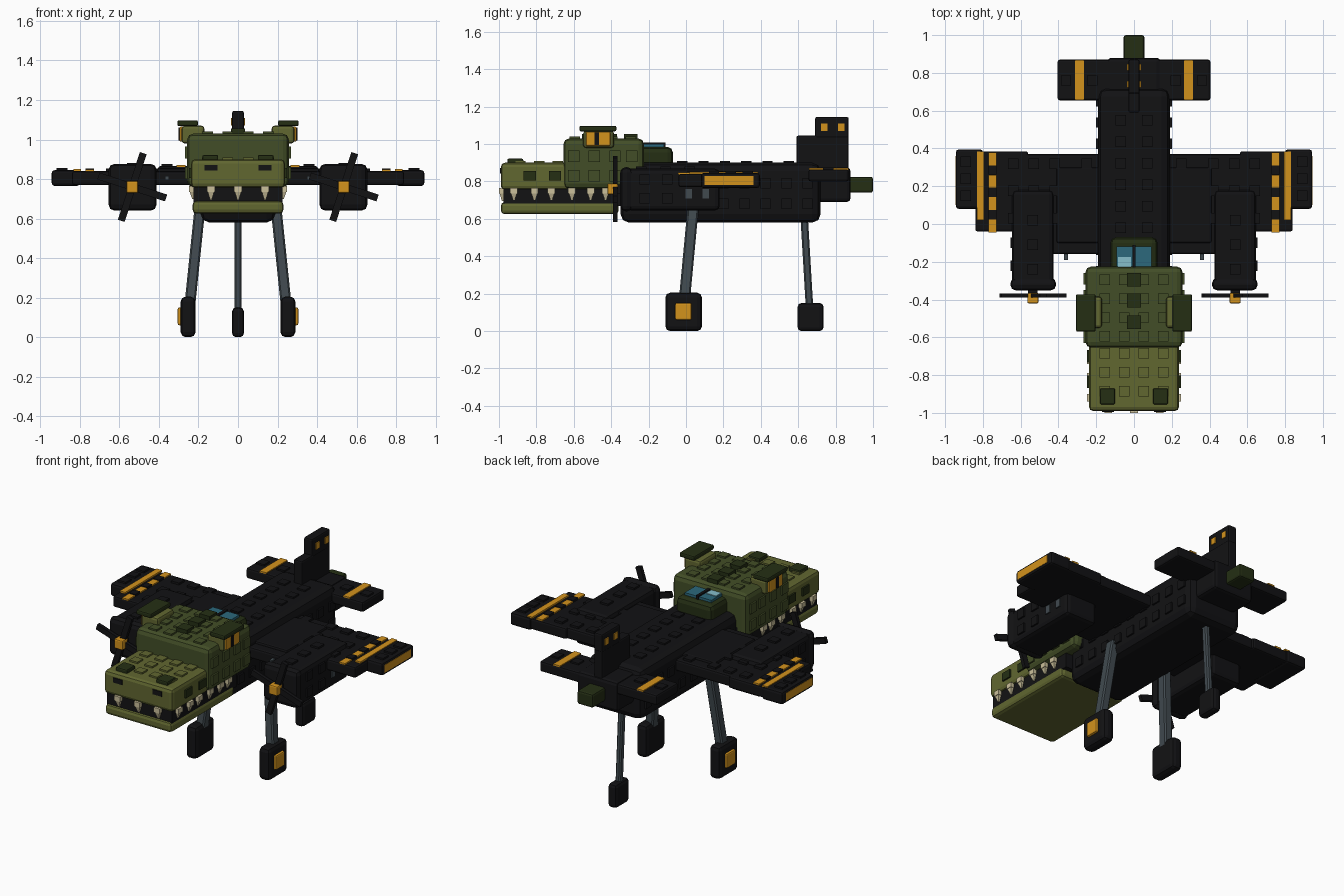
import bpy, bmesh, math
from mathutils import Matrix, Vector

if "Cube" in bpy.data.objects:
    bpy.data.objects.remove(bpy.data.objects["Cube"], do_unlink=True)


def colour(name, r, g, b):
    m = bpy.data.materials.new(name)
    m.use_nodes = True
    m.diffuse_color = (r, g, b, 1)
    bsdf = m.node_tree.nodes["Principled BSDF"]
    bsdf.inputs["Base Color"].default_value = (r, g, b, 1)
    bsdf.inputs["Roughness"].default_value = 0.8
    return m


BLACK = colour("black", .006, .006, .007)
GOLD = colour("gold", .65, .29, .012)
OLIVE = colour("light olive", .12, .135, .03)
GREEN = colour("mid green", .055, .076, .02)
DARK = colour("dark green", .018, .028, .007)
GREY = colour("steel grey", .052, .068, .078)
BONE = colour("bone", .6, .53, .33)
GLASS = colour("blue glass", .025, .14, .2)
GLINT = colour("pale glass", .24, .52, .6)


def finish(name, mat, bm, mirror):
    if mirror:
        copy = bmesh.ops.duplicate(bm, geom=bm.verts[:] + bm.edges[:] + bm.faces[:])
        verts = [v for v in copy["geom"] if isinstance(v, bmesh.types.BMVert)]
        bmesh.ops.scale(bm, vec=(-1, 1, 1), verts=verts)
    bmesh.ops.recalc_face_normals(bm, faces=bm.faces[:])
    mesh = bpy.data.meshes.new(name)
    bm.to_mesh(mesh)
    bm.free()
    mesh.materials.append(mat)
    ob = bpy.data.objects.new(name, mesh)
    bpy.context.collection.objects.link(ob)
    return ob


def add_box(bm, x, y, z):
    size = [b - a for a, b in (x, y, z)]
    mid = [(a + b) / 2 for a, b in (x, y, z)]
    bmesh.ops.create_cube(bm, size=1, matrix=Matrix.Translation(mid) @ Matrix.Diagonal((*size, 1)))


def box(name, mat, x, y, z, bevel=0.0, mirror=False, segments=2):
    bm = bmesh.new()
    add_box(bm, x, y, z)
    if bevel:
        bmesh.ops.bevel(bm, geom=bm.edges[:], offset=bevel, segments=segments,
                        profile=.5, affect='EDGES')
    return finish(name, mat, bm, mirror)


def studs(name, mat, centres, size=(.055, .055, .02), mirror=False):
    """Small raised plates, all in one mesh."""
    bm = bmesh.new()
    for c in centres:
        add_box(bm, *[(p - s / 2, p + s / 2) for p, s in zip(c, size)])
    return finish(name, mat, bm, mirror)


def strut(name, a, b, width, depth, mirror=False):
    a, b = Vector(a), Vector(b)
    bm = bmesh.new()
    for end in (a, b):
        for sx, sy in ((-1, -1), (1, -1), (1, 1), (-1, 1)):
            bm.verts.new(end + Vector((sx * width / 2, sy * depth / 2, 0)))
    bmesh.ops.convex_hull(bm, input=bm.verts[:])
    bmesh.ops.dissolve_limit(bm, angle_limit=.01, verts=bm.verts[:], edges=bm.edges[:])
    bmesh.ops.bevel(bm, geom=bm.edges[:], offset=.008, segments=1, affect='EDGES')
    return finish(name, GREY, bm, mirror)


def steps(start, stop, count):
    return [start + (stop - start) * i / (count - 1) for i in range(count)]


# Fuselage and tail
box("fuselage", BLACK, (-.19, .19), (-.35, .72), (.58, .9), .045)
box("tail_box", BLACK, (-.14, .14), (.57, .88), (.69, .875), .02)
box("tail_tip", DARK, (-.055, .055), (.86, 1), (.74, .825), .012)
box("tailplane", BLACK, (-.405, .405), (.655, .87), (.8, .865), .012)
box("tailplane_stripe", GOLD, (.265, .312), (.657, .868), (.862, .871), 0, True)
box("fin_base", BLACK, (-.03, .03), (.59, .87), (.86, 1.045), .01)
box("fin_top", BLACK, (-.03, .03), (.69, .87), (1.03, 1.145), .01)
studs("fin_marks", GOLD, [(0, y, 1.09) for y in (.74, .83)], (.072, .035, .04))
studs("fuselage_top_studs", BLACK, [(x, y, .9) for x in (-.07, .07) for y in steps(-.02, .55, 6)])
studs("fuselage_side_studs", BLACK,
      [(.19, y, z) for y in steps(-.25, .65, 9) for z in (.68, .79)], (.02, .055, .055), True)
studs("tailplane_studs", BLACK, [(.22, .76, .865), (.36, .76, .865)], mirror=True)

# Wings
box("inner_wing", BLACK, (-.59, .59), (-.16, .37), (.77, .84), .012)
box("outer_wing", BLACK, (.56, .84), (-.04, .385), (.77, .84), .012, True)
box("wing_tip", BLACK, (.8, .943), (.08, .395), (.765, .845), .015, True)
box("wing_tip_edge", GOLD, (.935, .945), (.1, .36), (.782, .83), 0, True)
box("wing_stripe", GOLD, (.795, .832), (.02, .385), (.84, .85), 0, True)
studs("wing_dashes", GOLD, [(.75, y, .843) for y in steps(-.01, .345, 4)], (.042, .068, .01), True)
studs("wing_blocks", BLACK, [(.75, y, .845) for y in steps(.05, .286, 3)], (.042, .05, .016), True)
studs("wing_studs", BLACK,
      [(x, y, .843) for x in (.25, .42, .53, .64) for y in steps(.03, .32, 3)], mirror=True)
studs("wing_tip_studs", BLACK, [(.89, y, .846) for y in steps(.15, .33, 3)], mirror=True)
studs("wing_fittings", GREY, [(.36, y, .843) for y in (0, .17)], (.02, .02, .02), True)
box("gun_barrel", GREY, (.35, .37), (-.19, -.1), (.795, .815), 0, True)
box("wing_root", BLACK, (.17, .41), (-.1, .3), (.82, .855), .01, True)

# Engines
CX, CZ = .535, .76
box("nacelle", BLACK, (.425, .645), (-.32, .18), (.645, .868), .025, True)
box("engine_cowl", BLACK, (.412, .655), (-.352, -.285), (.64, .877), .03, True)
studs("nacelle_studs", BLACK, [(CX, y, .87) for y in (-.24, -.11, .02)], mirror=True)
studs("nacelle_side_studs", BLACK,
      [(.645, y, z) for y in (-.22, -.1) for z in (.71, .81)], (.02, .055, .055), True)
studs("engine_vents", GREY, [(.645, y, .735) for y in (.015, .105)], (.016, .035, .05), True)
box("propeller_shaft", BLACK, (CX - .025, CX + .025), (-.38, -.34), (CZ - .025, CZ + .025), 0, True)
box("propeller_hub", GOLD, (CX - .03, CX + .03), (-.42, -.365), (CZ - .03, CZ + .03), .008, True)
for side, label in ((1, "left"), (-1, "right")):
    bm = bmesh.new()
    for turn in (18, 108):
        spin = (Matrix.Translation((side * CX, -.378, CZ)) @ Matrix.Rotation(math.radians(turn), 4, 'Y')
                @ Matrix.Diagonal((.036, .022, .36, 1)))
        bmesh.ops.create_cube(bm, size=1, matrix=spin)
    finish(label + "_propeller", BLACK, bm, False)

# Head
box("head", GREEN, (-.257, .257), (-.655, -.225), (.76, 1.03), .03)
box("snout", OLIVE, (-.238, .238), (-.99, -.62), (.755, .9), .022)
box("mouth", BLACK, (-.225, .225), (-.975, -.33), (.67, .77))
box("lower_jaw", OLIVE, (-.23, .23), (-.99, -.36), (.625, .69), .02)
GRID = (-.155, -.052, .052, .155)
studs("snout_studs", OLIVE, [(x, y, .9) for x in GRID for y in (-.685, -.785, -.885)])
studs("head_studs", GREEN, [(x, y, 1.03) for x in GRID for y in (-.295, -.395, -.495, -.595)])
studs("head_side_studs", GREEN,
      [(.257, y, z) for y in (-.6, -.49, -.38, -.29) for z in (.83, .935)], (.02, .06, .06), True)
studs("snout_side_studs", DARK, [(.238, y, .83) for y in (-.835, -.7)], (.02, .065, .05), True)
studs("head_ridge", DARK, [(0, y, 1.035) for y in (-.295, -.405, -.52)], (.072, .072, .04))
box("nostril_bump", DARK, (.1, .18), (-.955, -.87), (.89, .922), .008, True)
studs("nostrils", BLACK, [(.137, -.99, .857)], (.064, .01, .03), True)

# Eyes
box("eye_mound", OLIVE, (.17, .285), (-.55, -.385), (.98, 1.07), .015, True)
box("eye", GOLD, (.24, .296), (-.535, -.405), (.99, 1.065), .006, True)
box("pupil", BLACK, (.28, .3), (-.49, -.466), (.995, 1.062), 0, True)
box("brow", DARK, (.203, .307), (-.57, -.372), (1.068, 1.097), .008, True)


# Teeth: a square root above a tapering spike
def teeth(name, spots, mirror):
    bm = bmesh.new()
    for x, y, length in spots:
        add_box(bm, (x - .02, x + .02), (y - .02, y + .02), (.735, .765))
        bmesh.ops.create_cone(bm, cap_ends=True, segments=4, radius1=.006, radius2=.025, depth=length,
                              matrix=Matrix.Translation((x, y, .74 - length / 2))
                              @ Matrix.Rotation(math.pi / 4, 4, 'Z'))
    finish(name, BONE, bm, mirror)


teeth("side_teeth", [(.228, y, .04) for y in (-.92, -.81, -.72, -.61, -.51, -.43)], True)
teeth("front_teeth", [(.137, -.98, .045)], True)
teeth("middle_tooth", [(0, -.98, .045)], False)

# Cockpit
box("cockpit", DARK, (-.125, .125), (-.26, -.07), (.84, .985), .03)
box("window", GLASS, (-.092, .092), (-.235, -.118), (.975, 1.0))
box("window_glint", GLINT, (-.085, -.015), (-.234, -.175), (.998, 1.004))
box("window_bar", BLACK, (-.009, .009), (-.24, -.11), (.98, 1.008))

# Landing gear
strut("main_strut", (.19, .04, .68), (.245, -.01, .15), .055, .06, True)
box("main_wheel", BLACK, (.215, .29), (-.11, .085), (0, .205), .025, True)
box("main_wheel_hub", GOLD, (.26, .305), (-.058, .03), (.06, .15), .008, True)
strut("tail_strut", (0, .63, .64), (0, .662, .1), .034, .04)
box("tail_wheel", BLACK, (-.03, .03), (.597, .735), (0, .15), .02)
